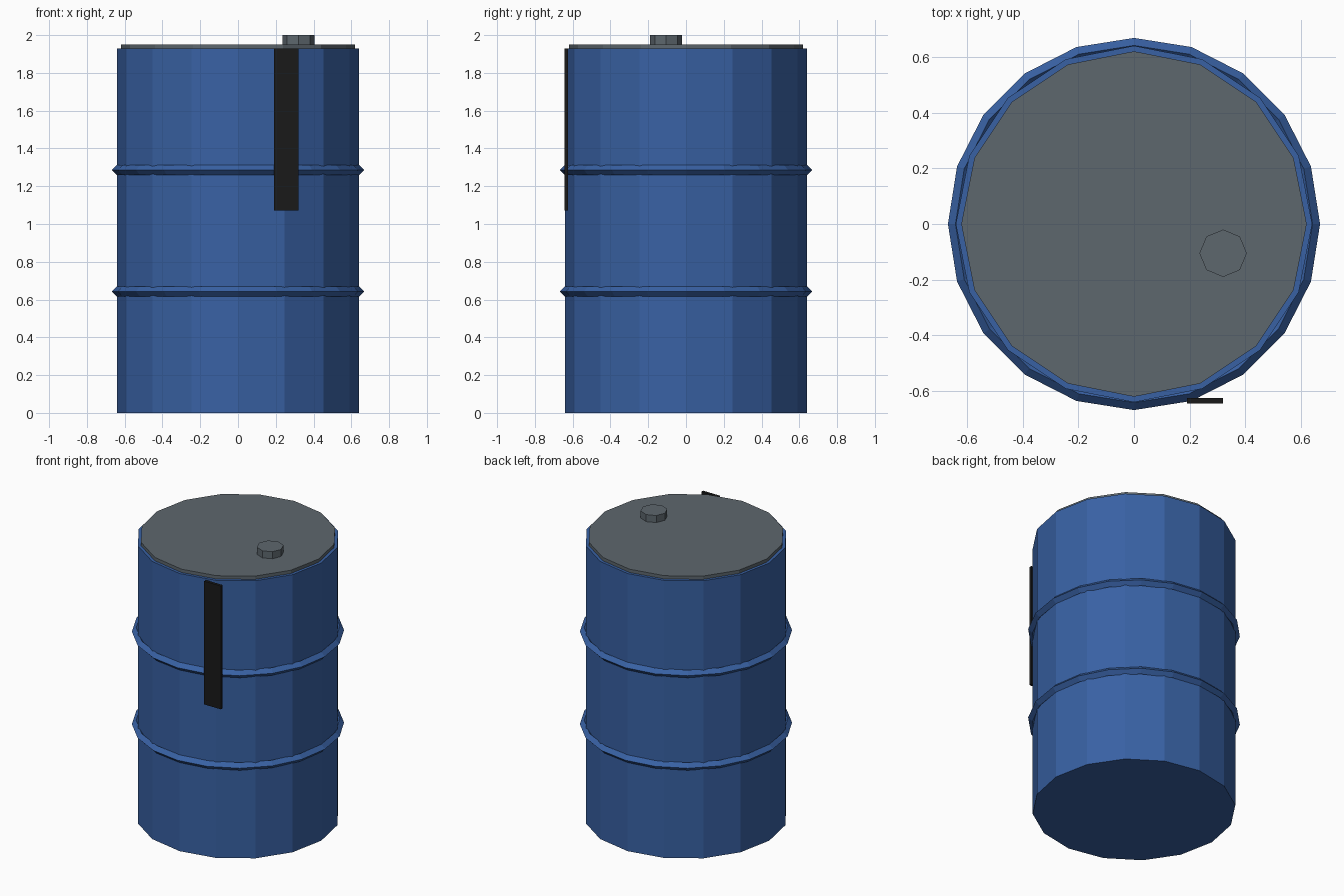
import bpy
from math import pi

if "Cube" in bpy.data.objects:
    bpy.data.objects.remove(bpy.data.objects["Cube"])


def material(name, rgb):
    m = bpy.data.materials.new(name)
    m.diffuse_color = (*rgb, 1)
    m.use_nodes = True
    m.node_tree.nodes["Principled BSDF"].inputs["Base Color"].default_value = m.diffuse_color
    return m


BLUE = material("blue_paint", (0.04, 0.12, 0.37))
GREY = material("grey_metal", (0.11, 0.135, 0.155))
BLACK = material("black_strip", (0.01, 0.01, 0.01))


def finish(name, mat):
    ob = bpy.context.object
    ob.name = name
    ob.data.materials.append(mat)
    return ob


def cylinder(name, mat, sides, radius, z0, z1, x=0, y=0):
    bpy.ops.mesh.primitive_cylinder_add(vertices=sides, radius=radius, depth=z1 - z0,
                                        location=(x, y, (z0 + z1) / 2))
    return finish(name, mat)


# Drum body, lid and filler cap
HEIGHT = 1.928
cylinder("drum_body", BLUE, 16, 0.64, 0, HEIGHT)
cylinder("lid", GREY, 16, 0.62, HEIGHT - 0.02, 1.951)
cylinder("filler_cap", GREY, 8, 0.085, 1.94, 2.0, 0.32, -0.105)

# Two diamond-section rolling hoops
for i, name in enumerate(("lower_hoop", "upper_hoop"), 1):
    bpy.ops.mesh.primitive_torus_add(major_segments=20, minor_segments=4,
                                     major_radius=0.641, minor_radius=0.027,
                                     location=(0, 0, HEIGHT * i / 3))
    finish(name, BLUE)

# Dark drip strip down the front
bpy.ops.mesh.primitive_cube_add(size=1, location=(0.255, -0.634, 1.5))
strip = finish("drip_strip", BLACK)
strip.scale = (0.128, 0.02, 0.856)
